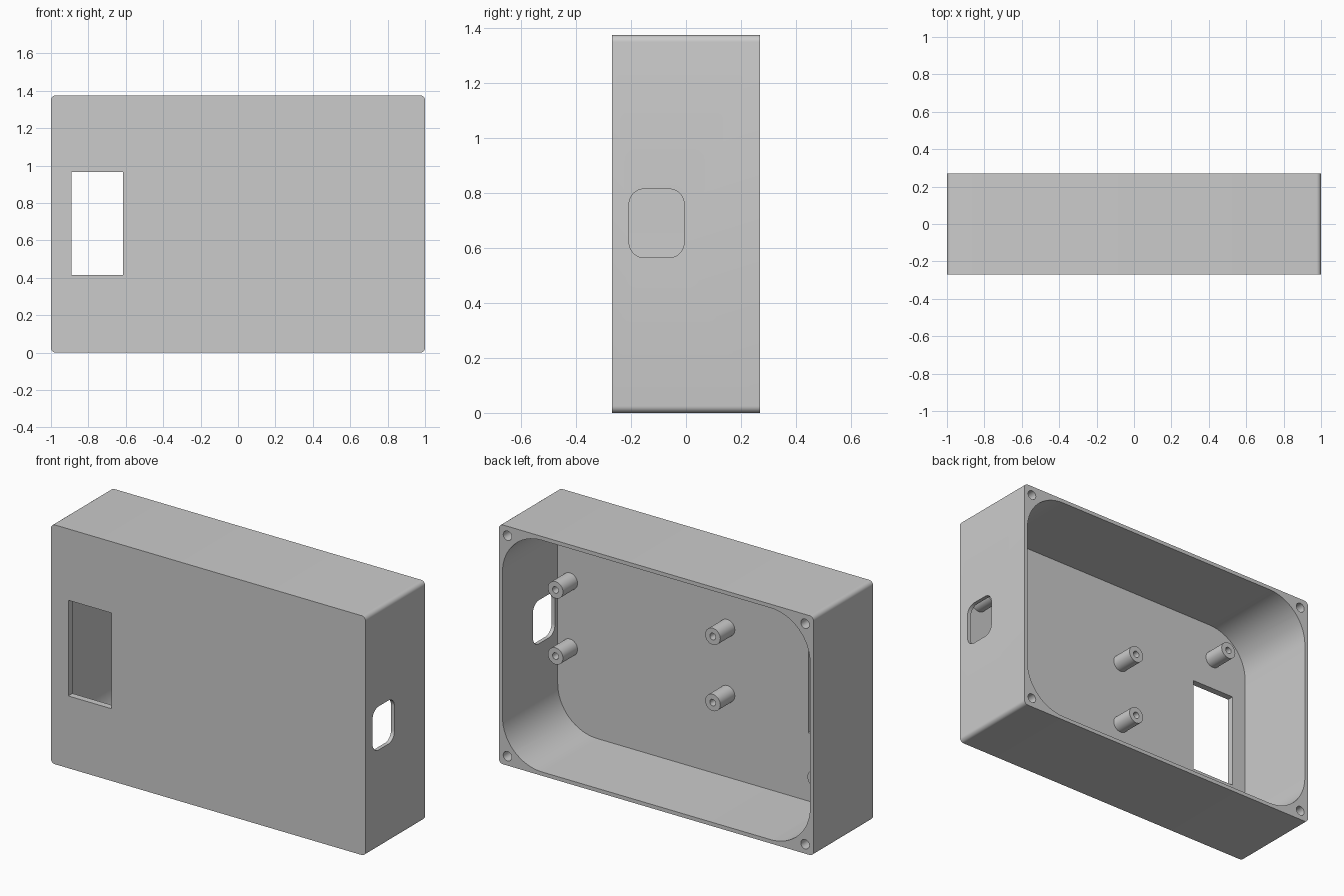
import bpy
import bmesh
import math
from mathutils import Matrix, Vector

cube = bpy.data.objects.get("Cube")
if cube:
    bpy.data.objects.remove(cube, do_unlink=True)

HEIGHT, HALF_DEPTH = 1.375, 0.27
MID_Z = HEIGHT / 2
WALL, FLOOR_Y = 0.022, -0.232
POST_END = -0.1

grey = bpy.data.materials.new("plain grey")
grey.use_nodes = True
colour = (0.6, 0.6, 0.6, 1)
grey.diffuse_color = colour
grey.node_tree.nodes["Principled BSDF"].inputs["Base Color"].default_value = colour


def rounded_rect(width, height, radius, steps=12):
    """Outline of a rectangle with round corners, centred on the origin."""
    points = []
    for corner, (sx, sy) in enumerate([(1, 1), (-1, 1), (-1, -1), (1, -1)]):
        for i in range(steps + 1):
            a = math.pi / 2 * (corner + i / steps)
            points.append((sx * (width / 2 - radius) + radius * math.cos(a),
                           sy * (height / 2 - radius) + radius * math.sin(a)))
    return points


def circle(radius, steps=32):
    return [(radius * math.cos(math.tau * i / steps),
             radius * math.sin(math.tau * i / steps)) for i in range(steps)]


def prism(name, outline, centre, start, end, along_x=False):
    """Extrude an outline along y (centre is x, z) or along x (centre is y, z)."""
    bm = bmesh.new()
    verts = []
    for u, v in outline:
        a, z = centre[0] + u, centre[1] + v
        verts.append(bm.verts.new((start, a, z) if along_x else (a, start, z)))
    face = bm.faces.new(verts)
    moved = bmesh.ops.extrude_face_region(bm, geom=[face])["geom"]
    shift = Vector((end - start, 0, 0) if along_x else (0, end - start, 0))
    bmesh.ops.translate(bm, vec=shift,
                        verts=[g for g in moved if isinstance(g, bmesh.types.BMVert)])
    bmesh.ops.recalc_face_normals(bm, faces=bm.faces)
    mesh = bpy.data.meshes.new(name)
    bm.to_mesh(mesh)
    bm.free()
    mesh.materials.append(grey)
    obj = bpy.data.objects.new(name, mesh)
    bpy.context.collection.objects.link(obj)
    return obj


def activate(obj):
    bpy.ops.object.select_all(action="DESELECT")
    obj.select_set(True)
    bpy.context.view_layer.objects.active = obj


def cut(obj, cutter):
    cutter.hide_render = True
    activate(obj)
    mod = obj.modifiers.new("cut", "BOOLEAN")
    mod.operation, mod.solver, mod.object = "DIFFERENCE", "EXACT", cutter
    bpy.ops.object.modifier_apply(modifier=mod.name)
    bpy.data.objects.remove(cutter, do_unlink=True)


def smooth(obj):
    activate(obj)
    bpy.ops.object.shade_smooth_by_angle(angle=math.radians(30))


# Case shell, open at the back
case = prism("case", rounded_rect(2, HEIGHT, 0.025, 6), (0, MID_Z),
             -HALF_DEPTH, HALF_DEPTH)
cut(case, prism("cavity_cutter",
                rounded_rect(2 - 2 * WALL, HEIGHT - 2 * WALL, 0.25, 16),
                (0, MID_Z), FLOOR_Y, 0.4))

# Display window in the front panel
window = [(-0.1375, -0.275), (0.1375, -0.275), (0.1375, 0.275), (-0.1375, 0.275)]
cut(case, prism("window_cutter", window, (-0.7525, 0.69), -0.4, -0.15))

# Cable port in the side wall
cut(case, prism("port_cutter", rounded_rect(0.2, 0.25, 0.055), (-0.107, 0.69),
                0.9, 1.1, along_x=True))

# Blind screw holes in the corners of the rim
for x in (-0.946, 0.946):
    for z in (0.054, HEIGHT - 0.054):
        cut(case, prism("screw_cutter", circle(0.027, 24), (x, z), 0.07, 0.4))
smooth(case)

# Standoffs: four for the board, two for the display
for name, x, offset in (("board_post_left", 0.9, 0.19),
                        ("board_post_middle", -0.1, 0.19),
                        ("display_post", -0.75, 0.455)):
    for level, side in (("lower", -1), ("upper", 1)):
        centre = (x, 0.69 + side * offset)
        post = prism(f"{name}_{level}", circle(0.048), centre,
                     FLOOR_Y - 0.01, POST_END)
        cut(post, prism("bore_cutter", circle(0.019, 20), centre, FLOOR_Y + 0.02, 0))
        smooth(post)
